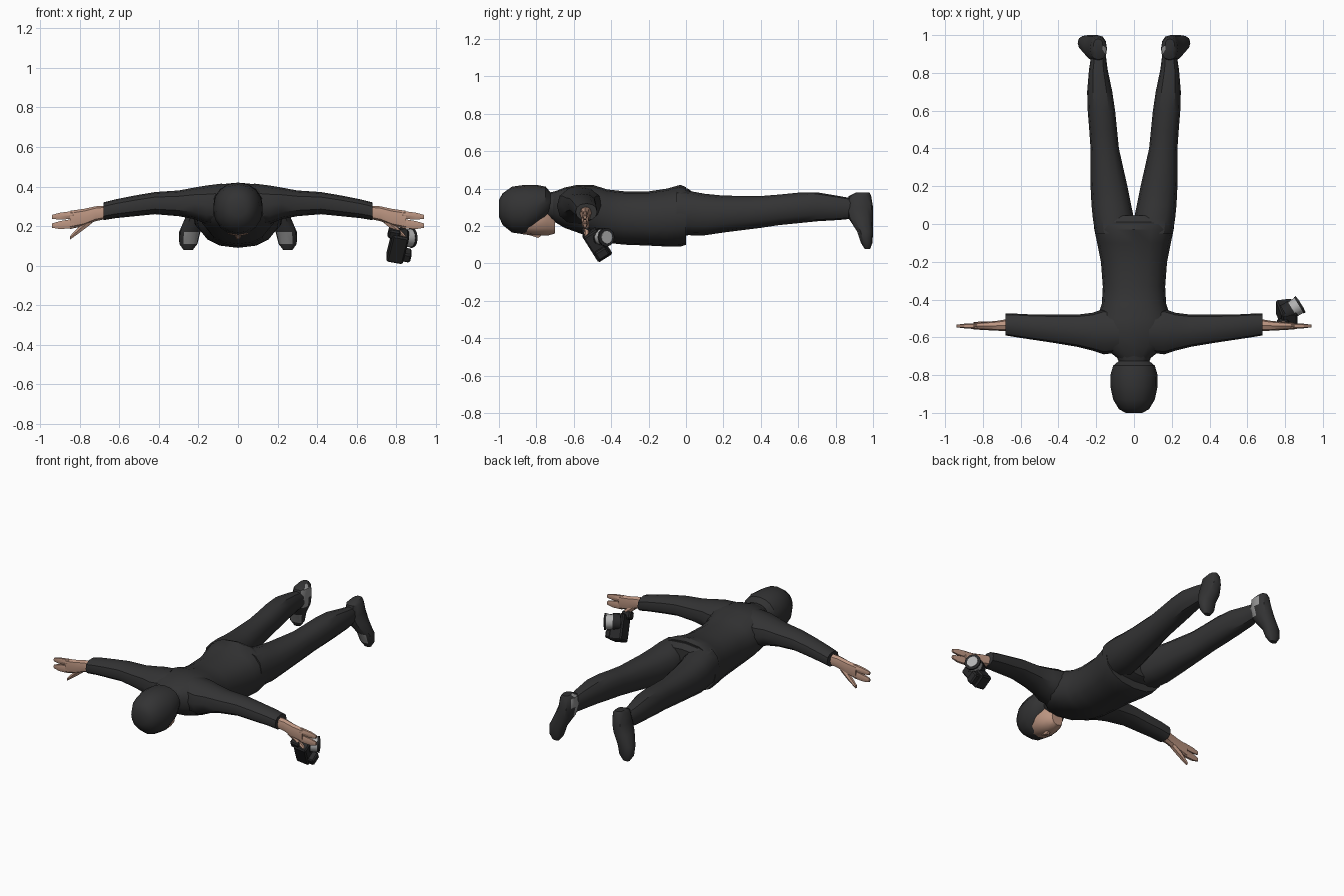
import bpy, bmesh, math
from mathutils import Vector, Matrix

cube = bpy.data.objects.get("Cube")
if cube:
    bpy.data.objects.remove(cube, do_unlink=True)


def material(name, r, g, b):
    m = bpy.data.materials.new(name)
    m.use_nodes = True
    m.diffuse_color = (r, g, b, 1)
    m.node_tree.nodes["Principled BSDF"].inputs["Base Color"].default_value = (r, g, b, 1)
    return m


CLOTH = material("dark cloth", .033, .033, .034)
SKIN = material("skin", .50, .30, .22)
GREY = material("shoe grey", .30, .30, .30)
BLACK = material("black plastic", .022, .022, .023)
SILVER = material("lens silver", .45, .45, .45)


def finish(name, bm, *mats):
    bmesh.ops.recalc_face_normals(bm, faces=bm.faces[:])
    mesh = bpy.data.meshes.new(name)
    bm.to_mesh(mesh)
    bm.free()
    ob = bpy.data.objects.new(name, mesh)
    bpy.context.collection.objects.link(ob)
    for m in mats:
        mesh.materials.append(m)
    bpy.ops.object.select_all(action='DESELECT')
    ob.select_set(True)
    bpy.context.view_layer.objects.active = ob
    bpy.ops.object.shade_smooth_by_angle(angle=math.radians(35))
    return ob


def loft(name, axis, rings, *mats, n=12, power=2.3, side=1):
    """Skin rounded rings; each ring is (position, u0, u1, v0, v1)."""
    order = {'x': (0, 1, 2), 'y': (1, 0, 2), 'z': (2, 0, 1)}[axis]
    bm = bmesh.new()
    loops = []
    for t, u0, u1, v0, v1 in rings:
        loop = []
        for i in range(n):
            a = math.tau * i / n
            c, s = (math.copysign(abs(f) ** (2 / power), f) for f in (math.cos(a), math.sin(a)))
            p = Vector()
            p[order[0]] = t
            p[order[1]] = (u0 + u1) / 2 + c * (u1 - u0) / 2
            p[order[2]] = (v0 + v1) / 2 + s * (v1 - v0) / 2
            p.x *= side
            loop.append(bm.verts.new(p))
        loops.append(loop)
    for a, b in zip(loops, loops[1:]):
        for i in range(n):
            j = (i + 1) % n
            bm.faces.new((a[i], a[j], b[j], b[i]))
    bm.faces.new(loops[0])
    bm.faces.new(loops[-1])
    return finish(name, bm, *mats)


def sym(rings):
    """Rings centred on x = 0, given as (position, half width, low, high)."""
    return [(t, -w, w, a, b) for t, w, a, b in rings]


def box(name, centre, size, rot, mat):
    bm = bmesh.new()
    bmesh.ops.create_cube(bm, size=1, matrix=rot @ Matrix.Diagonal((*size, 1)))
    bmesh.ops.bevel(bm, geom=bm.edges[:], offset=.008, segments=1, affect='EDGES')
    bmesh.ops.translate(bm, verts=bm.verts[:], vec=centre)
    return finish(name, bm, mat)


def tube(name, start, direction, length, r1, r2, mat):
    d = Vector(direction).normalized()
    bm = bmesh.new()
    bmesh.ops.create_cone(bm, cap_ends=True, segments=12, radius1=r1, radius2=r2, depth=length)
    m = Matrix.Translation(Vector(start) + d * length / 2) @ d.to_track_quat('Z', 'Y').to_matrix().to_4x4()
    bmesh.ops.transform(bm, matrix=m, verts=bm.verts[:])
    return finish(name, bm, mat)


# Jacket body, with its hem stepping down to the trousers
loft("jacket", 'y', sym([
    (-.73, .065, .25, .37), (-.70, .10, .22, .385), (-.65, .165, .19, .405),
    (-.58, .20, .165, .42), (-.50, .195, .135, .42), (-.42, .17, .11, .395),
    (-.33, .165, .10, .385), (-.20, .175, .095, .385), (-.10, .195, .09, .40),
    (-.03, .21, .09, .42), (0, .213, .10, .408)]), CLOTH, n=16)
loft("trouser_seat", 'y', sym([(-.06, .20, .14, .40), (.01, .212, .15, .40),
                               (.045, .20, .17, .375)]), CLOTH, n=16)

# Head, face down inside a hood
loft("hood", 'y', sym([
    (-1.0, .045, .25, .34), (-.98, .08, .205, .375), (-.93, .11, .165, .41),
    (-.86, .125, .155, .42), (-.80, .125, .19, .42), (-.75, .11, .235, .41),
    (-.725, .08, .265, .38)]), CLOTH, n=16, power=2.1)
loft("face", 'y', sym([
    (-.92, .05, .18, .26), (-.87, .08, .155, .30), (-.80, .09, .148, .32),
    (-.74, .07, .148, .32), (-.70, .04, .16, .26)]), SKIN, power=2.2)
loft("nose", 'y', sym([(-.84, .008, .15, .18), (-.79, .018, .133, .18),
                       (-.775, .014, .145, .18)]), SKIN, n=6)
loft("neck", 'y', sym([(-.79, .06, .23, .36), (-.69, .065, .235, .36)]), SKIN)
loft("collar", 'y', sym([(-.745, .075, .24, .375), (-.68, .10, .215, .39)]), CLOTH)

for side, word in ((1, "left"), (-1, "right")):
    # Sleeve
    loft(word + "_sleeve", 'x', [
        (.08, -.68, -.46, .20, .415), (.16, -.69, -.45, .21, .405), (.22, -.67, -.47, .235, .395),
        (.30, -.65, -.48, .25, .38), (.42, -.63, -.48, .26, .372), (.52, -.615, -.48, .25, .355),
        (.62, -.60, -.475, .24, .335), (.68, -.59, -.475, .23, .32)], CLOTH, side=side)
    # Hand with two finger groups and a thumb
    loft(word + "_hand", 'x', [
        (.65, -.57, -.50, .24, .305), (.72, -.565, -.512, .225, .30), (.78, -.562, -.518, .20, .287),
        (.85, -.558, -.523, .185, .277)], SKIN, n=8, side=side)
    loft(word + "_upper_fingers", 'x', [
        (.83, -.557, -.525, .235, .279), (.90, -.552, -.528, .23, .27),
        (.94, -.547, -.533, .235, .258)], SKIN, n=6, side=side)
    loft(word + "_lower_fingers", 'x', [
        (.83, -.557, -.525, .187, .24), (.90, -.552, -.528, .182, .228),
        (.94, -.547, -.533, .19, .215)], SKIN, n=6, side=side)
    loft(word + "_thumb", 'x', [
        (.74, -.555, -.52, .21, .26), (.80, -.55, -.515, .165, .205),
        (.85, -.54, -.52, .13, .15)], SKIN, n=6, side=side)
    # Trouser leg
    loft(word + "_leg", 'y', [
        (-.05, 0, .205, .155, .39), (.03, 0, .218, .15, .385), (.10, .015, .225, .15, .372),
        (.20, .035, .23, .165, .362), (.40, .08, .23, .19, .36), (.50, .09, .237, .205, .368),
        (.60, .10, .245, .215, .378), (.70, .115, .248, .225, .38), (.82, .14, .238, .232, .36),
        (.90, .15, .225, .24, .345)], CLOTH, side=side)
    # Shoe pointing down, with a grey inner ankle and instep
    shoe = loft(word + "_shoe", 'z', [
        (.38, .165, .215, .91, .98), (.36, .145, .232, .87, .99), (.30, .143, .242, .855, 1),
        (.24, .152, .268, .87, 1), (.17, .19, .298, .915, 1), (.11, .205, .297, .935, .997),
        (.078, .23, .275, .955, .985)], CLOTH, GREY, side=side)
    for f in shoe.data.polygons:
        inner = f.normal.x * side < -.45 and f.center.z > .22 and f.center.y < .95
        instep = f.normal.y < -.6 and .10 < f.center.z < .16 and f.normal.x * side < .2
        f.material_index = int(inner or instep)

# Camera hanging from the left hand
tilt = Matrix.Rotation(math.radians(32), 4, 'X') @ Matrix.Rotation(math.radians(12), 4, 'Y')
box("camera_body", (.808, -.475, .10), (.085, .09, .16), tilt, BLACK)
box("camera_grip", (.845, -.45, .055), (.06, .07, .05), tilt, BLACK)
box("camera_top", (.79, -.53, .165), (.06, .05, .05), tilt, BLACK)
aim = Vector((.82, .5, 0)).normalized()
lens = Vector((.80, -.475, .14))
tube("lens_mount", lens, aim, .045, .05, .05, BLACK)
tube("lens_barrel", lens + aim * .04, aim, .05, .044, .047, SILVER)
tube("lens_rim", lens + aim * .085, aim, .012, .05, .05, BLACK)
tube("lens_glass", lens + aim * .096, aim, .004, .034, .034, SILVER)
